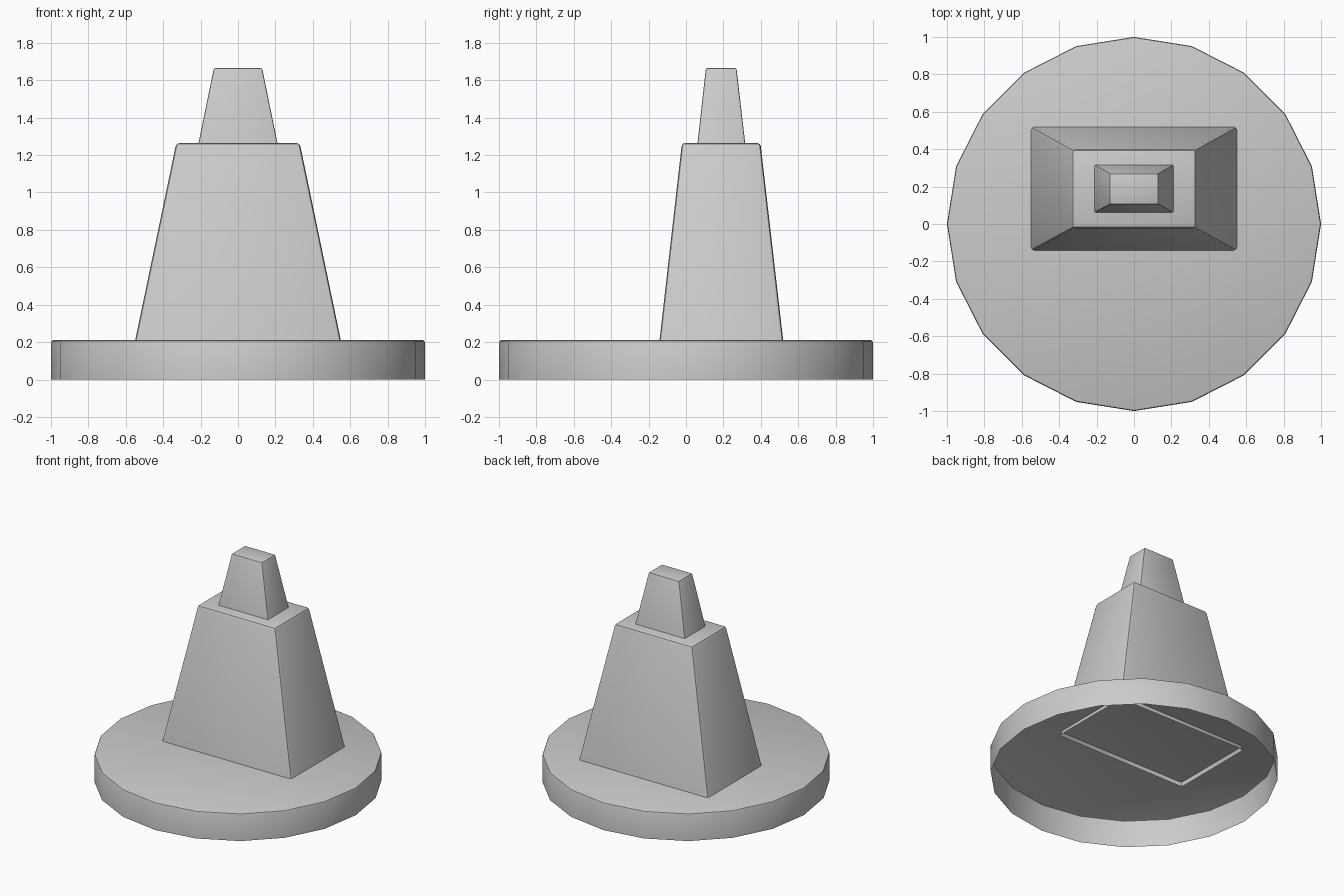
import bpy, bmesh, math

if "Cube" in bpy.data.objects:
    bpy.data.objects.remove(bpy.data.objects["Cube"])


def finish(name, bm, bevel_edges, width):
    # Round the chosen edges, then smooth only the shallow angles
    bmesh.ops.bevel(bm, geom=bevel_edges, offset=width, segments=2, profile=0.5, affect='EDGES')
    bmesh.ops.recalc_face_normals(bm, faces=bm.faces)
    mesh = bpy.data.meshes.new(name)
    bm.to_mesh(mesh)
    bm.free()
    ob = bpy.data.objects.new(name, mesh)
    bpy.context.collection.objects.link(ob)
    bpy.ops.object.select_all(action='DESELECT')
    ob.select_set(True)
    bpy.context.view_layer.objects.active = ob
    bpy.ops.object.shade_smooth_by_angle(angle=math.radians(30))
    return ob


def open_shell(name, bottom, top, width, bevel_sides):
    # Loft two rings, cap the top and leave the underside open
    bm = bmesh.new()
    lo = [bm.verts.new(p) for p in bottom]
    hi = [bm.verts.new(p) for p in top]
    n = len(lo)
    for i in range(n):
        j = (i + 1) % n
        bm.faces.new((lo[i], lo[j], hi[j], hi[i]))
    bm.faces.new(hi)
    low = set(lo)
    edges = [e for e in bm.edges
             if not any(v in low for v in e.verts)
             or (bevel_sides and not all(v in low for v in e.verts))]
    return finish(name, bm, edges, width)


def circle(r, z, n=20):
    return [(r * math.cos(2 * math.pi * i / n), r * math.sin(2 * math.pi * i / n), z)
            for i in range(n)]


def rect(hx, y0, y1, z):
    return [(-hx, y0, z), (hx, y0, z), (hx, y1, z), (-hx, y1, z)]


# Hollow round base
open_shell("base_disc", circle(1, 0), circle(1, 0.21), 0.012, False)

# Large tapered block, dipping slightly through the base
open_shell("tapered_body", rect(0.556, -0.145, 0.523, 0.18),
           rect(0.33, -0.022, 0.398, 1.265), 0.018, True)

# Small tapered block on top
open_shell("tapered_top", rect(0.214, 0.06, 0.318, 1.25),
           rect(0.129, 0.106, 0.27, 1.665), 0.008, True)
